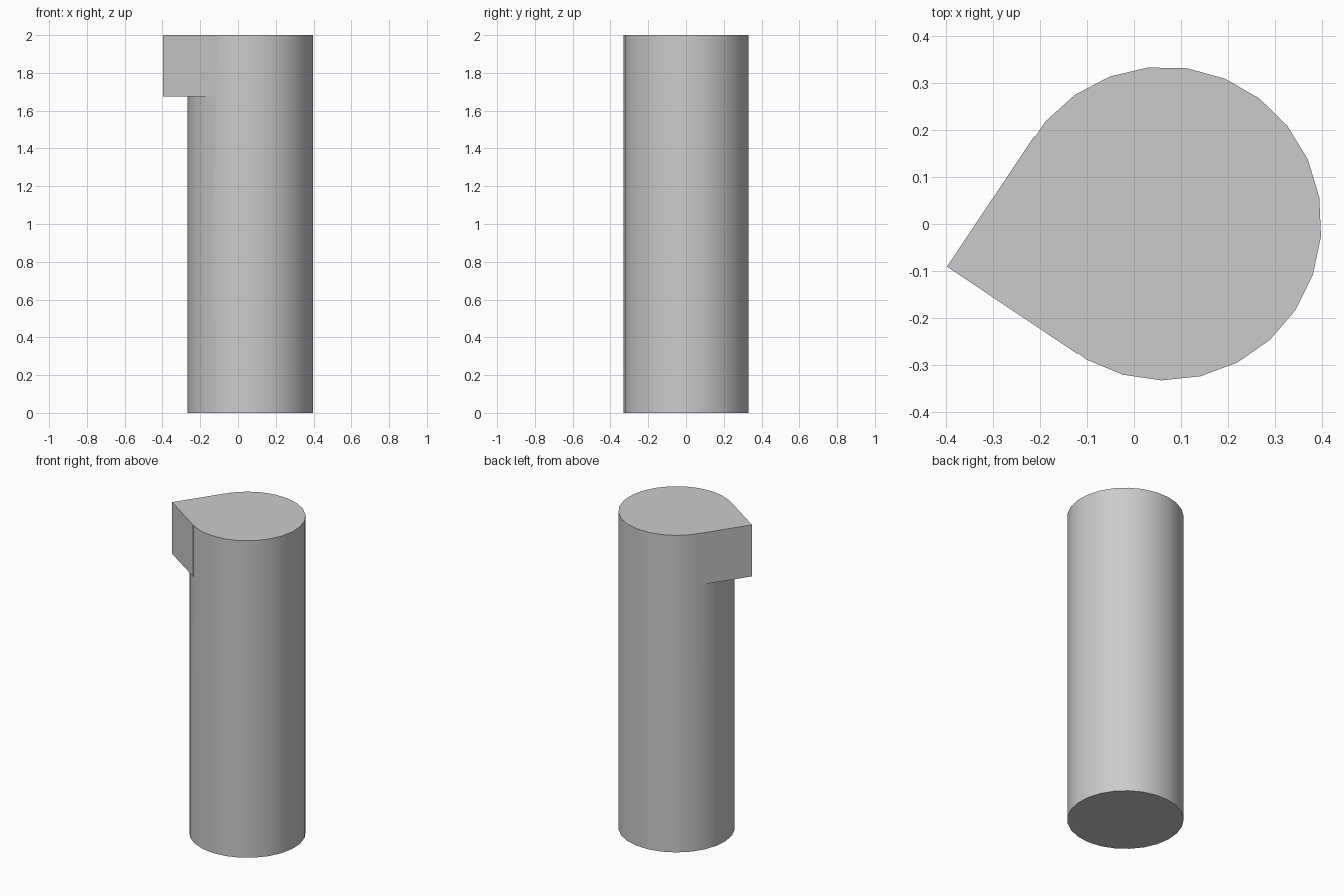
import bpy
import bmesh
from math import radians, cos, sin

RADIUS, HEIGHT, SIDES = 0.333, 2.0, 25
CENTRE = (0.065, 0.001)
FIRST_CORNER = 9.7      # angle of the first corner of the round body
LIP_ANGLE = 191.2       # direction the pointed lip faces
LIP_BOTTOM = 1.675

cube = bpy.data.objects.get("Cube")
if cube:
    bpy.data.objects.remove(cube, do_unlink=True)

grey = bpy.data.materials.new("plain_grey")
grey.use_nodes = True
colour = (0.6, 0.6, 0.6, 1)
grey.diffuse_color = colour
grey.node_tree.nodes["Principled BSDF"].inputs["Base Color"].default_value = colour


def polar(angle, radius):
    a = radians(angle)
    return CENTRE[0] + radius * cos(a), CENTRE[1] + radius * sin(a)


def prism(name, outline, bottom, top):
    """Extrude a flat outline straight up."""
    bm = bmesh.new()
    base = bm.faces.new([bm.verts.new((x, y, bottom)) for x, y in outline])
    result = bmesh.ops.extrude_face_region(bm, geom=[base], use_keep_orig=True)
    for v in result["geom"]:
        if isinstance(v, bmesh.types.BMVert):
            v.co.z = top
    bmesh.ops.recalc_face_normals(bm, faces=bm.faces)
    mesh = bpy.data.meshes.new(name)
    bm.to_mesh(mesh)
    bm.free()
    mesh.materials.append(grey)
    obj = bpy.data.objects.new(name, mesh)
    bpy.context.collection.objects.link(obj)
    return obj


# Round body
body = prism("round_post",
             [polar(FIRST_CORNER + 360 * i / SIDES, RADIUS) for i in range(SIDES)],
             0, HEIGHT)

# Square block from the axis out to a point, with both sides tangent to the body
lip = prism("pointed_lip",
            [CENTRE, polar(LIP_ANGLE - 45, RADIUS),
             polar(LIP_ANGLE, RADIUS * 2 ** 0.5), polar(LIP_ANGLE + 45, RADIUS)],
            LIP_BOTTOM, HEIGHT)

# Join the lip to the body as one solid
union = body.modifiers.new("join_lip", 'BOOLEAN')
union.operation = 'UNION'
union.solver = 'EXACT'
union.object = lip
bpy.ops.object.select_all(action='DESELECT')
body.select_set(True)
bpy.context.view_layer.objects.active = body
bpy.ops.object.modifier_apply(modifier=union.name)
bpy.data.objects.remove(lip, do_unlink=True)

bpy.ops.object.shade_smooth_by_angle(angle=radians(30))
